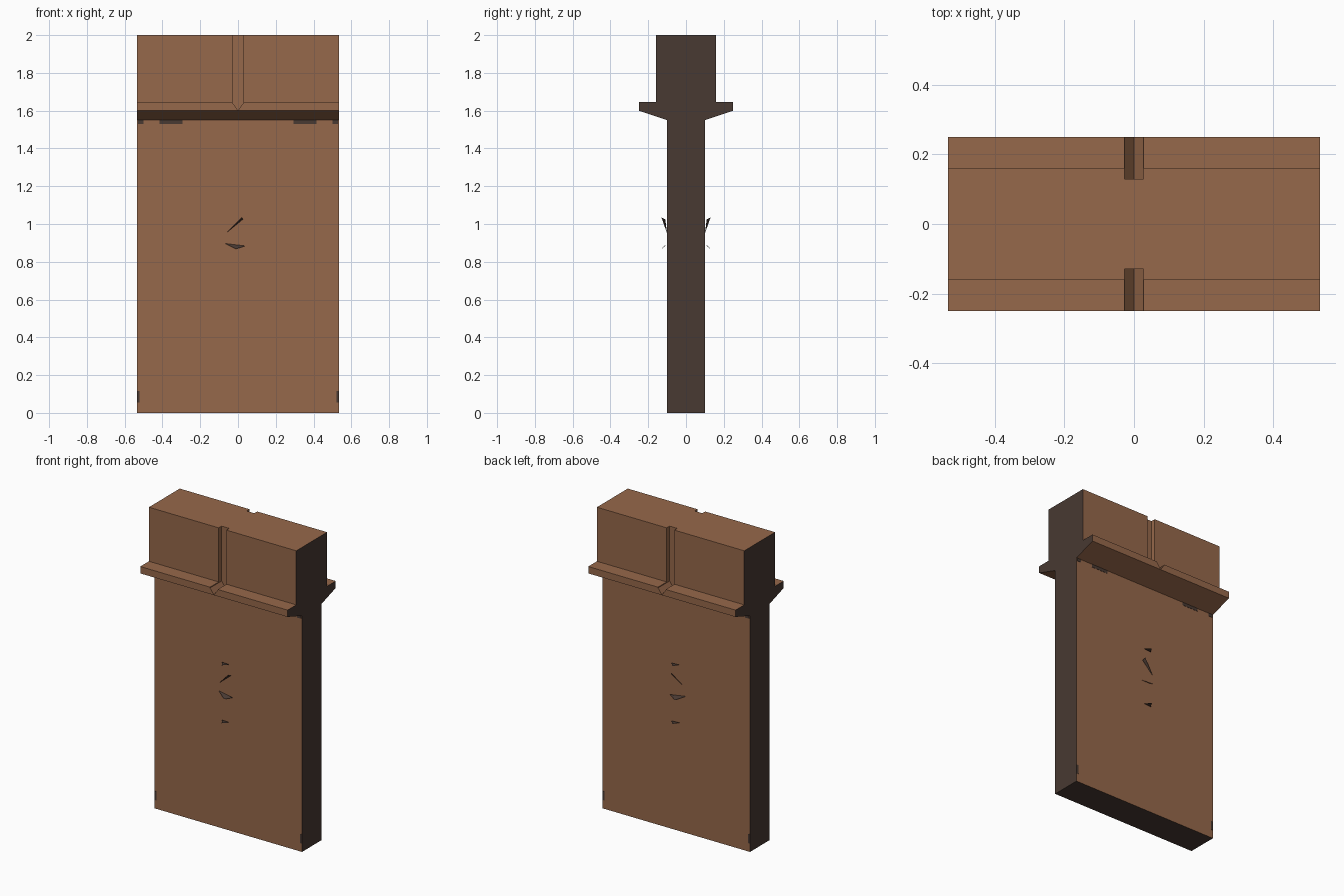
import bpy, bmesh

if "Cube" in bpy.data.objects:
    bpy.data.objects.remove(bpy.data.objects["Cube"])


def material(name, rgb):
    m = bpy.data.materials.new(name)
    m.diffuse_color = (*rgb, 1.0)
    m.use_nodes = True
    m.node_tree.nodes["Principled BSDF"].inputs["Base Color"].default_value = m.diffuse_color
    return m


BROWN = material("warm brown", (0.305, 0.138, 0.069))
DARK = material("dark end brown", (0.065, 0.041, 0.032))
HALF_LEN = 0.535


def add_object(name, bm, mats):
    mesh = bpy.data.meshes.new(name)
    bm.to_mesh(mesh)
    bm.free()
    for m in mats:
        mesh.materials.append(m)
    ob = bpy.data.objects.new(name, mesh)
    bpy.context.collection.objects.link(ob)
    return ob


def prism(points, offset):
    """Closed outline extruded along offset."""
    bm = bmesh.new()
    face = bm.faces.new([bm.verts.new(p) for p in points])
    ext = bmesh.ops.extrude_face_region(bm, geom=[face])
    verts = [g for g in ext["geom"] if isinstance(g, bmesh.types.BMVert)]
    bmesh.ops.translate(bm, verts=verts, vec=offset)
    bmesh.ops.recalc_face_normals(bm, faces=bm.faces)
    return bm


# Wall: slim body, sloped ledge and thicker parapet, extruded along x
half = [(0.10, 0), (0.10, 1.55), (0.25, 1.60), (0.25, 1.645), (0.16, 1.645), (0.16, 2.0)]
outline = half + [(-y, z) for y, z in reversed(half)]
bm = prism([(-HALF_LEN, y, z) for y, z in outline], (2 * HALF_LEN, 0, 0))
for f in bm.faces:  # end caps and underside are the dark colour
    if abs(f.normal.x) > 0.9 or f.normal.z < -0.99:
        f.material_index = 1
wall = add_object("wall_panel", bm, [BROWN, DARK])

# Vertical grooves with a pointed foot, cut through parapet and ledge
groove = [(-0.028, 2.1), (-0.028, 1.64), (0, 1.602), (0.028, 1.64), (0.028, 2.1)]
for side, label in ((-1, "front"), (1, "back")):
    bm = prism([(x, side * 0.13, z) for x, z in groove], (0, side * 0.2, 0))
    cutter = add_object(label + "_groove_cutter", bm, [BROWN])
    cutter.hide_render = True
    cutter.hide_set(True)
    mod = wall.modifiers.new(label + "_groove", "BOOLEAN")
    mod.operation = "DIFFERENCE"
    mod.solver = "EXACT"
    mod.object = cutter

# Thin dark shards standing off both broad faces
shards = [
    [(-0.065, 0.10, 0.95), (0.02, 0.13, 1.035), (0.026, 0.11, 1.025)],
    [(-0.07, 0.10, 0.897), (0.04, 0.11, 0.884), (-0.01, 0.13, 0.868)],
    [(-0.035, 0.115, 1.10), (0.022, 0.12, 1.10), (-0.01, 0.155, 1.10)],
    [(-0.035, 0.115, 0.72), (0.022, 0.12, 0.72), (-0.01, 0.155, 0.72)],
]
bm = bmesh.new()
for side in (-1, 1):
    for tri in shards:
        bm.faces.new([bm.verts.new((x, side * y, z)) for x, y, z in tri])
add_object("surface_shards", bm, [DARK])

# Small dark chips under the ledge and at the lower corners
bm = bmesh.new()
chips = [(0.355, 1.54, 0.12, 0.02), (0.515, 1.54, 0.03, 0.02), (0.528, 0.085, 0.014, 0.06)]
for side in (-1, 1):
    for mirror in (-1, 1):
        for x, z, w, h in chips:
            box = bmesh.ops.create_cube(bm, size=1)["verts"]
            bmesh.ops.scale(bm, vec=(w, 0.002, h), verts=box)
            bmesh.ops.translate(bm, vec=(mirror * x, side * 0.1005, z), verts=box)
add_object("worn_chips", bm, [DARK])
